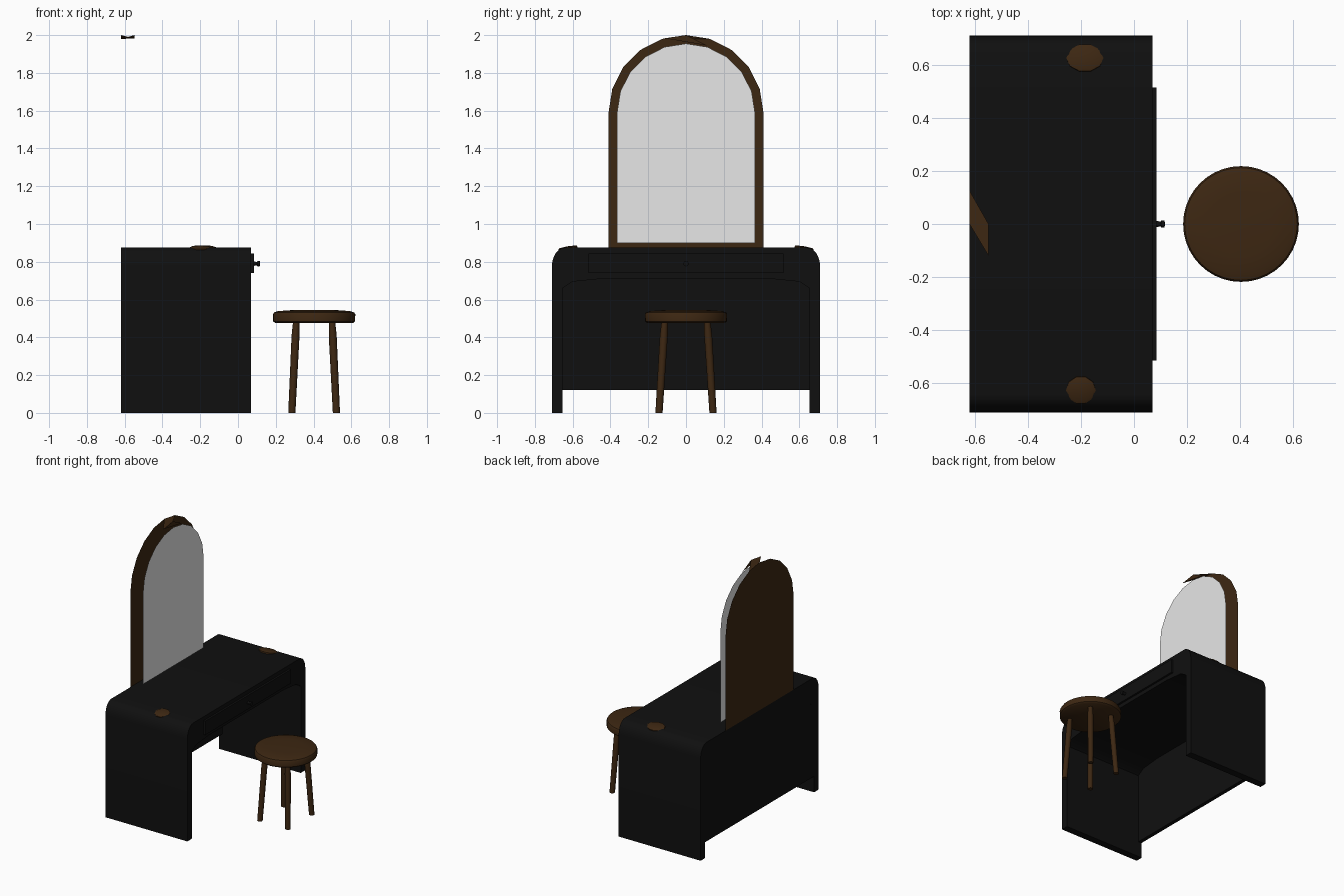
import bpy, bmesh, math
from mathutils import Vector, Matrix

if "Cube" in bpy.data.objects:
    bpy.data.objects.remove(bpy.data.objects["Cube"])


def material(name, rgb):
    m = bpy.data.materials.new(name)
    m.diffuse_color = (*rgb, 1)
    m.use_nodes = True
    m.node_tree.nodes["Principled BSDF"].inputs["Base Color"].default_value = m.diffuse_color
    return m


BLACK = material("black lacquer", (0.005, 0.005, 0.005))
BROWN = material("dark brown wood", (0.046, 0.02, 0.006))
GLASS = material("mirror grey", (0.8, 0.8, 0.8))


def finish(name, bm, mat, smooth=None):
    bmesh.ops.recalc_face_normals(bm, faces=bm.faces)
    me = bpy.data.meshes.new(name)
    bm.to_mesh(me)
    bm.free()
    me.materials.append(mat)
    ob = bpy.data.objects.new(name, me)
    bpy.context.collection.objects.link(ob)
    if smooth:
        bpy.ops.object.select_all(action='DESELECT')
        ob.select_set(True)
        bpy.context.view_layer.objects.active = ob
        bpy.ops.object.shade_smooth_by_angle(angle=math.radians(smooth))
    return ob


def extrude_x(name, profile, x0, x1, mat, smooth=None):
    """Extrude a closed (y, z) outline along x."""
    bm = bmesh.new()
    face = bm.faces.new([bm.verts.new((x0, y, z)) for y, z in profile])
    if x1 != x0:
        new = bmesh.ops.extrude_face_region(bm, geom=[face])["geom"]
        bmesh.ops.translate(bm, vec=(x1 - x0, 0, 0),
                            verts=[v for v in new if isinstance(v, bmesh.types.BMVert)])
    return finish(name, bm, mat, smooth)


def rect(y0, y1, z0, z1):
    return [(y0, z0), (y1, z0), (y1, z1), (y0, z1)]


def lathe(name, profile, matrix, mat, steps=32, smooth=40):
    """Spin (radius, height) points around z, then place with a matrix."""
    bm = bmesh.new()
    vs = [bm.verts.new((r, 0, h)) for r, h in profile]
    es = [bm.edges.new(p) for p in zip(vs, vs[1:])]
    bmesh.ops.spin(bm, geom=vs + es, cent=(0, 0, 0), axis=(0, 0, 1),
                   angle=math.tau, steps=steps)
    bmesh.ops.remove_doubles(bm, verts=bm.verts, dist=1e-4)
    bm.transform(matrix)
    return finish(name, bm, mat, smooth)


# desk carcass: waterfall shell with rounded shoulders and inner brackets
half = [(0.655, 0), (0.71, 0)]
half += [(0.64 + 0.07 * math.cos(a), 0.775 + 0.1 * math.sin(a))
         for a in (math.radians(d) for d in range(0, 91, 15))]
inner = [(0.45, 0.71), (0.60, 0.695), (0.655, 0.66)]
right = half
left = [(-y, z) for y, z in reversed(half)]
shell = right + left + [(-y, z) for y, z in reversed(inner)] + inner
extrude_x("desk_shell", shell, -0.62, 0.07, BLACK, 35)
extrude_x("desk_back_panel", rect(-0.66, 0.66, 0.12, 0.75), -0.619, -0.59, BLACK)

# drawer and knob
extrude_x("drawer_front", rect(-0.515, 0.515, 0.74, 0.845), 0.06, 0.085, BLACK)
lathe("drawer_knob", [(0, 0), (0.012, 0), (0.009, 0.018), (0.014, 0.022), (0.014, 0.033), (0, 0.035)],
      Matrix.Translation((0.082, 0, 0.79)) @ Matrix.Rotation(math.pi / 2, 4, 'Y'), BLACK, 16)

# wooden peg caps showing through the desk shoulders
for s, x, r in ((1, -0.185, 0.07), (-1, -0.2, 0.056)):
    m = (Matrix.Translation((x, s * 0.625, 0.870)) @ Matrix.Rotation(-s * 0.17, 4, 'X')
         @ Matrix.Diagonal((r, 0.053, 0.012, 1)))
    lathe("peg_cap", [(0, -1), (1, -1), (1, 0.5), (0.85, 0.8), (0, 1)], m, BROWN, 10)


# mirror: arched backing with a smaller arched glass plate in front of it
def arch(r, z0):
    pts = [(r * math.cos(math.pi * i / 10), 1.59 + r * math.sin(math.pi * i / 10))
           for i in range(11)]
    return [(-r, z0), (r, z0)] + pts


extrude_x("mirror_backing", arch(0.41, 0.875), -0.62, -0.62, BROWN)
extrude_x("mirror_glass", arch(0.365, 0.90), -0.545, -0.545, GLASS)

# small bridge joining the backing to the glass at the crown
bm = bmesh.new()
for pts in (((-0.62, 0.127, 1.98), (-0.62, 0, 2.0), (-0.548, -0.12, 1.982), (-0.548, 0, 2.0)),
            ((-0.548, -0.11, 1.983), (-0.548, 0.11, 1.945), (-0.548, 0, 2.0))):
    bm.faces.new([bm.verts.new(p) for p in pts])
finish("mirror_crown_bridge", bm, BROWN)

# stool seat
lathe("stool_seat", [(0, 0.475), (0.205, 0.475), (0.217, 0.485), (0.218, 0.522),
                     (0.212, 0.532), (0.19, 0.539), (0.12, 0.544), (0, 0.546)],
      Matrix.Translation((0.403, 0, 0)), BROWN, 40)

# four splayed stool legs
for sx in (-1, 1):
    for sy in (-1, 1):
        a = Vector((0.403 + sx * 0.118, sy * 0.143, 0))
        b = Vector((0.403 + sx * 0.095, sy * 0.113, 0.48))
        bm = bmesh.new()
        rings = [[bm.verts.new(c + Vector((r * math.cos(k * math.tau / 12), r * math.sin(k * math.tau / 12), 0)))
                  for k in range(12)]
                 for c, r in ((a, 0.019), (a.lerp(b, 0.85), 0.021), (b, 0.017))]
        for lo, hi in zip(rings, rings[1:]):
            for k in range(12):
                n = (k + 1) % 12
                bm.faces.new((lo[k], lo[n], hi[n], hi[k]))
        bm.faces.new(rings[0][::-1])
        bm.faces.new(rings[-1])
        finish("stool_leg", bm, BROWN, 40)
